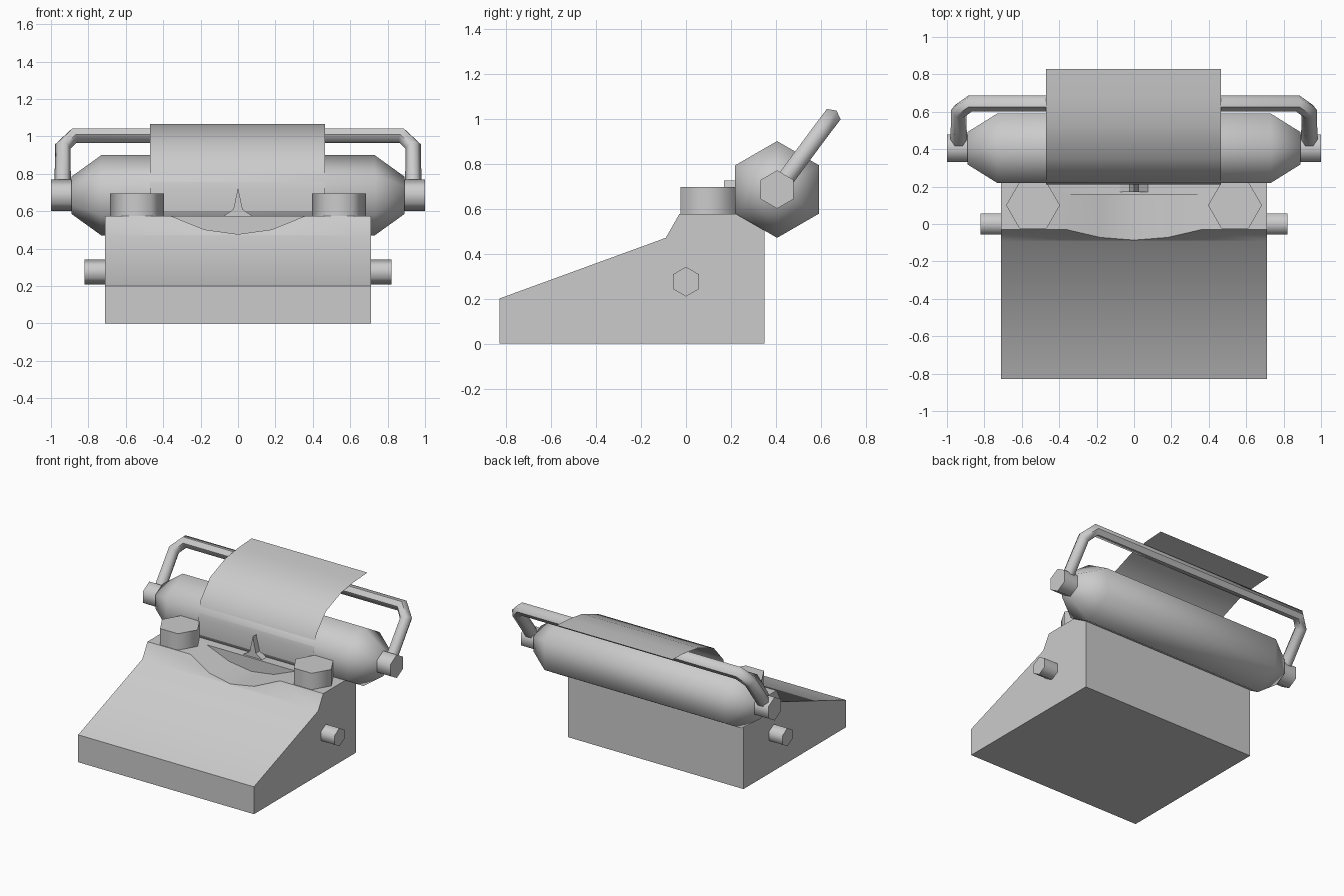
import bpy
import math

cube = bpy.data.objects.get("Cube")
if cube:
    bpy.data.objects.remove(cube, do_unlink=True)

GREY = (0.6, 0.6, 0.6, 1)
grey = bpy.data.materials.new("light_grey")
grey.use_nodes = True
grey.diffuse_color = GREY
grey.node_tree.nodes["Principled BSDF"].inputs["Base Color"].default_value = GREY


def select(ob):
    bpy.ops.object.select_all(action='DESELECT')
    ob.select_set(True)
    bpy.context.view_layer.objects.active = ob


def smooth(ob, angle):
    select(ob)
    bpy.ops.object.shade_smooth_by_angle(angle=math.radians(angle))


def make(name, verts, faces):
    mesh = bpy.data.meshes.new(name)
    mesh.from_pydata(verts, [], faces)
    mesh.materials.append(grey)
    ob = bpy.data.objects.new(name, mesh)
    bpy.context.collection.objects.link(ob)
    # Consistent outward normals
    select(ob)
    bpy.ops.object.mode_set(mode='EDIT')
    bpy.ops.mesh.select_all(action='SELECT')
    bpy.ops.mesh.normals_make_consistent(inside=False)
    bpy.ops.object.mode_set(mode='OBJECT')
    return ob


def loft(name, rings, capped=True):
    """Skin a list of equal-length closed rings."""
    n = len(rings[0])
    verts = [p for ring in rings for p in ring]
    faces = []
    for r in range(len(rings) - 1):
        for i in range(n):
            j = (i + 1) % n
            faces.append((r * n + i, r * n + j, (r + 1) * n + j, (r + 1) * n + i))
    if capped:
        last = (len(rings) - 1) * n
        faces += [tuple(range(n)), tuple(range(last, last + n))]
    return make(name, verts, faces)


def hex_along_x(name, stations, y, z):
    """Six-sided turned part; stations are (x, radius), a corner points up."""
    turns = [math.radians(60 * k) for k in range(6)]
    rings = [[(x, y + r * math.sin(a), z + r * math.cos(a)) for a in turns]
             for x, r in stations]
    ob = loft(name, rings)
    smooth(ob, 61)
    return ob


# Body: wedge profile extruded across
wedge = [(-0.83, 0), (0.35, 0), (0.35, 0.575), (-0.03, 0.575), (-0.09, 0.47), (-0.83, 0.2)]
body = loft("body", [[(x, y, z) for y, z in wedge] for x in (-0.71, 0.71)])

# Type basket scoop cut into the top
scoop = [(-0.36, 0.575), (-0.18, 0.502), (0, 0.477), (0.18, 0.502), (0.36, 0.575),
         (0.36, 0.8), (-0.36, 0.8)]
cutter = loft("scoop_cutter", [[(x, y, z) for x, z in scoop] for y in (-0.3, 0.155)])
cutter.hide_render = True
cut = body.modifiers.new("scoop", 'BOOLEAN')
cut.object = cutter
cut.operation = 'DIFFERENCE'
cut.solver = 'EXACT'
select(body)
bpy.ops.object.modifier_apply(modifier=cut.name)
bpy.data.objects.remove(cutter, do_unlink=True)
smooth(body, 45)

# Pointed type guide behind the scoop
guide = [(-0.09, 0.565), (-0.025, 0.61), (0, 0.725), (0.025, 0.61), (0.09, 0.565)]
loft("type_guide", [[(x, y, z) for x, z in guide] for y in (0.17, 0.225)])

# Roller with tapered ends
ROLL_Y, ROLL_Z = 0.405, 0.685
hex_along_x("roller", [(-0.89, 0.1), (-0.73, 0.215), (0.73, 0.215), (0.89, 0.1)],
            ROLL_Y, ROLL_Z)

for side, s in (("left", 1), ("right", -1)):
    # Roller knobs and body knobs
    hex_along_x(side + "_roller_knob", [(s * 0.88, 0.085), (s * 1.0, 0.085)], ROLL_Y, ROLL_Z)
    hex_along_x(side + "_body_knob", [(s * 0.70, 0.066), (s * 0.82, 0.066)], 0, 0.275)
    # Ribbon spools
    corners = [math.radians(60 * k) for k in range(6)]
    spool = loft(side + "_ribbon_spool",
                 [[(s * 0.54 + 0.144 * math.cos(a), 0.1 + 0.144 * math.sin(a), z)
                   for a in corners] for z in (0.57, 0.695)])
    smooth(spool, 61)

# Return rail: six-sided tube with cut corners
half = [(0.937, 0.43, 0.715), (0.937, 0.6, 0.945), (0.875, 0.645, 1.004)]
path = half + [(-x, y, z) for x, y, z in reversed(half)]
curve = bpy.data.curves.new("return_rail", 'CURVE')
curve.dimensions = '3D'
curve.bevel_depth = 0.044
curve.bevel_resolution = 1
curve.use_fill_caps = True
line = curve.splines.new('POLY')
line.points.add(len(path) - 1)
for point, co in zip(line.points, path):
    point.co = (*co, 1)
curve.materials.append(grey)
rail = bpy.data.objects.new("return_rail", curve)
bpy.context.collection.objects.link(rail)
select(rail)
bpy.ops.object.convert(target='MESH')
smooth(bpy.context.view_layer.objects.active, 61)

# Paper sheet curling over the roller
sheet = [(0.213, 0.6), (0.21, 0.72), (0.24, 0.84), (0.35, 0.965), (0.53, 1.035),
         (0.68, 1.056), (0.83, 1.065)]
verts = [(x, y, z) for y, z in sheet for x in (-0.47, 0.465)]
faces = [(2 * i, 2 * i + 1, 2 * i + 3, 2 * i + 2) for i in range(len(sheet) - 1)]
smooth(make("paper", verts, faces), 61)
